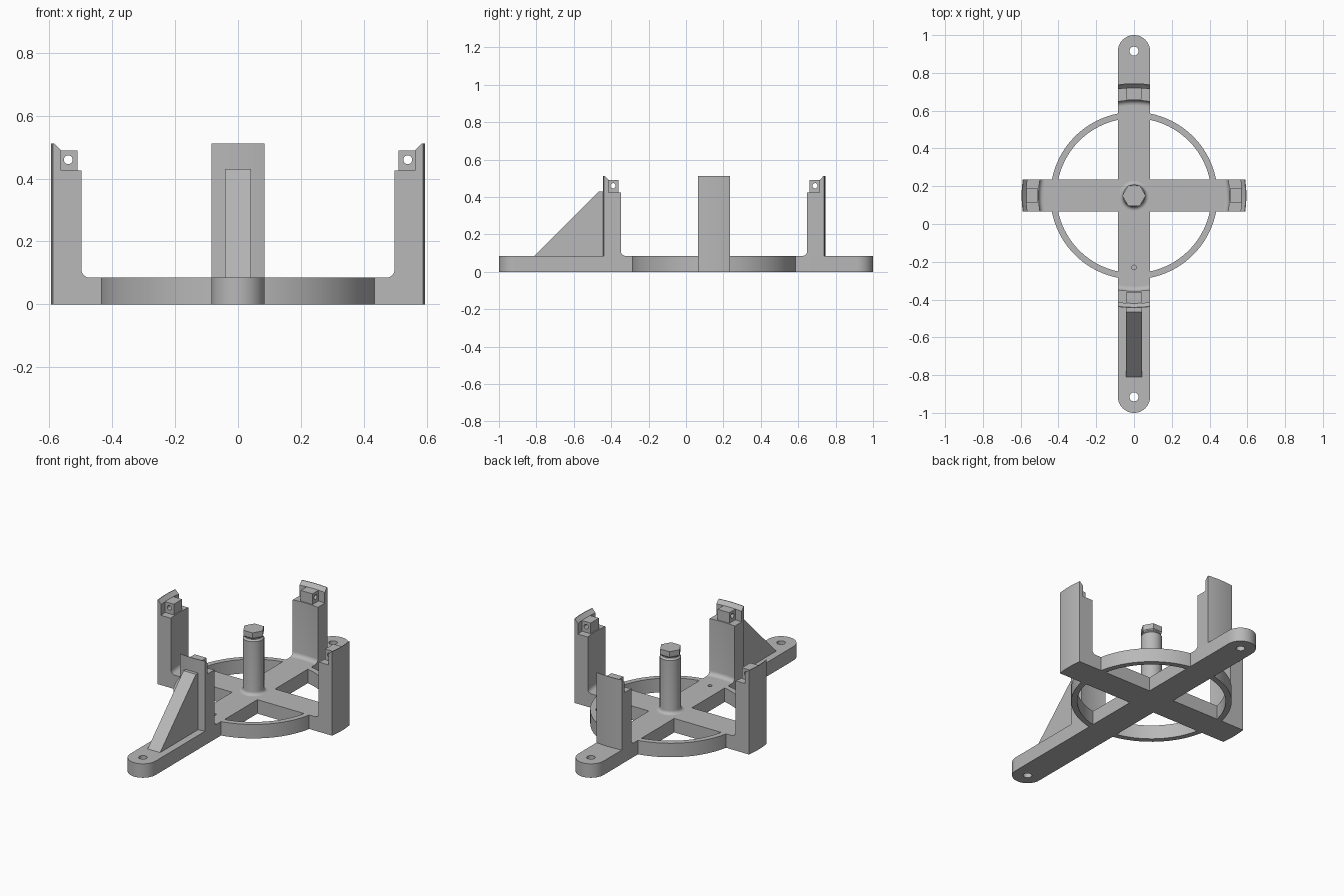
import bpy, bmesh
from math import sin, cos, pi, sqrt, radians
from mathutils import Matrix, Vector

cube = bpy.data.objects.get("Cube")
if cube:
    bpy.data.objects.remove(cube, do_unlink=True)

grey = bpy.data.materials.new("plain grey")
grey.use_nodes = True
colour = (0.48, 0.48, 0.48, 1)
grey.diffuse_color = colour
grey.node_tree.nodes["Principled BSDF"].inputs["Base Color"].default_value = colour

CY = 0.15        # centre of the cross along y
HALF = 0.085     # half width of every arm
T = 0.085        # base thickness
R_OUT = 0.595    # outer radius of the posts
R_IN = 0.505     # inner radius of the posts
R_LIP = 0.57     # inner radius of the lip


def skin(name, rings):
    """Solid made of matching closed loops, joined by quads and capped."""
    bm = bmesh.new()
    loops = [[bm.verts.new(p) for p in ring] for ring in rings]
    n = len(loops[0])
    for a, b in zip(loops, loops[1:]):
        for i in range(n):
            j = (i + 1) % n
            bm.faces.new((a[i], a[j], b[j], b[i]))
    bm.faces.new(loops[0])
    bm.faces.new(loops[-1])
    bmesh.ops.recalc_face_normals(bm, faces=bm.faces)
    mesh = bpy.data.meshes.new(name)
    bm.to_mesh(mesh)
    bm.free()
    mesh.materials.append(grey)
    ob = bpy.data.objects.new(name, mesh)
    bpy.context.collection.objects.link(ob)
    return ob


def slab(name, outline, z0, z1):
    return skin(name, [[(x, y, z) for x, y in outline] for z in (z0, z1)])


def lathe(name, profile, y=CY, sides=48):
    return skin(name, [[(r * cos(2 * pi * i / sides), y + r * sin(2 * pi * i / sides), z)
                        for i in range(sides)] for r, z in profile])


def combine(ob, other, operation):
    """Apply a boolean and drop the second solid."""
    mod = ob.modifiers.new("combine", "BOOLEAN")
    mod.operation = operation
    mod.solver = "EXACT"
    mod.object = other
    bpy.ops.object.select_all(action="DESELECT")
    bpy.context.view_layer.objects.active = ob
    ob.select_set(True)
    bpy.ops.object.modifier_apply(modifier=mod.name)
    bpy.data.objects.remove(other, do_unlink=True)


# Base: ring, rounded long arm and cross arm with curved ends
base = lathe("base_frame", [(0.443, 0), (0.443, T)], sides=96)
combine(base, lathe("ring_opening", [(0.41, -0.1), (0.41, 0.2)], sides=96), "DIFFERENCE")

half_turn = [pi * i / 20 for i in range(21)]
end = [(HALF * cos(a), 1 - HALF + HALF * sin(a)) for a in half_turn]
long_arm = slab("long_arm", end + [(-x, -y) for x, y in end], 0, T)

steps = [HALF * (i / 6 - 1) for i in range(13)]
side = [(sqrt(R_OUT ** 2 - s * s), s) for s in steps]
cross_arm = slab("cross_arm", [(x, CY + y) for x, y in side]
                 + [(-x, CY - y) for x, y in side], 0, T)
combine(base, long_arm, "UNION")
combine(base, cross_arm, "UNION")

# Screw holes at both ends and a small blind hole
for y, r, z in ((0.915, 0.024, -0.1), (-0.915, 0.024, -0.1), (-0.23, 0.012, 0.04)):
    combine(base, lathe("hole", [(r, z), (r, 0.2)], y, 24), "DIFFERENCE")

# Central pillar with a foot fillet and a hexagonal head
F = 0.02
R = 0.059
foot = [(R + F - F * sin(a), T + F - F * cos(a)) for a in [pi / 12 * i for i in range(7)]]
lathe("pillar", foot + [(R, 0.41), (0.05, 0.42), (0.05, 0.43)])
lathe("pillar_hex_head", [(0.05, 0.42), (0.062, 0.432), (0.062, 0.465)], sides=6)

# Four curved posts, each with a sloped lip and a pierced tab
f = 0.025
fillet = [(R_IN - f + f * sin(a), T + f - f * cos(a)) for a in [pi / 12 * i for i in range(7)]]
profile = [(R_OUT, T), (R_OUT, 0.512), (R_OUT - 0.004, 0.512), (R_LIP, 0.49),
           (R_LIP, 0.425), (R_IN, 0.425)] + fillet[::-1]

for name, turn in (("left", 0), ("back", 90), ("right", 180), ("front", 270)):
    place = Matrix.Translation((0, CY, 0)) @ Matrix.Rotation(radians(turn), 4, "Z")
    post = skin(name + "_post", [[(sqrt(r * r - s * s), s, z) for r, z in profile]
                                 for s in steps])
    tab = skin(name + "_tab", [[(0.51, s, 0.42), (0.575, s, 0.42),
                                (0.575, s, 0.49), (0.51, s, 0.49)] for s in (-0.04, 0.04)])
    hole = skin("tab_hole", [[(0.54 + 0.014 * cos(pi * i / 12), s, 0.46 + 0.014 * sin(pi * i / 12))
                              for i in range(24)] for s in (-0.1, 0.1)])
    combine(tab, hole, "DIFFERENCE")
    for ob in (post, tab):
        ob.data.transform(place)

# Sloped gusset bracing the front post
brace = [(-0.81, T), (-0.465, 0.43), (-0.44, 0.43), (-0.44, T)]
skin("front_gusset", [[(x, y, z) for y, z in brace] for x in (-0.042, 0.042)])

# Smooth the round faces, keep hard edges
bpy.ops.object.select_all(action="DESELECT")
for ob in bpy.context.collection.objects:
    if ob.type == "MESH" and grey.name in ob.data.materials:
        ob.select_set(True)
        bpy.context.view_layer.objects.active = ob
bpy.ops.object.shade_smooth_by_angle(angle=radians(30))
